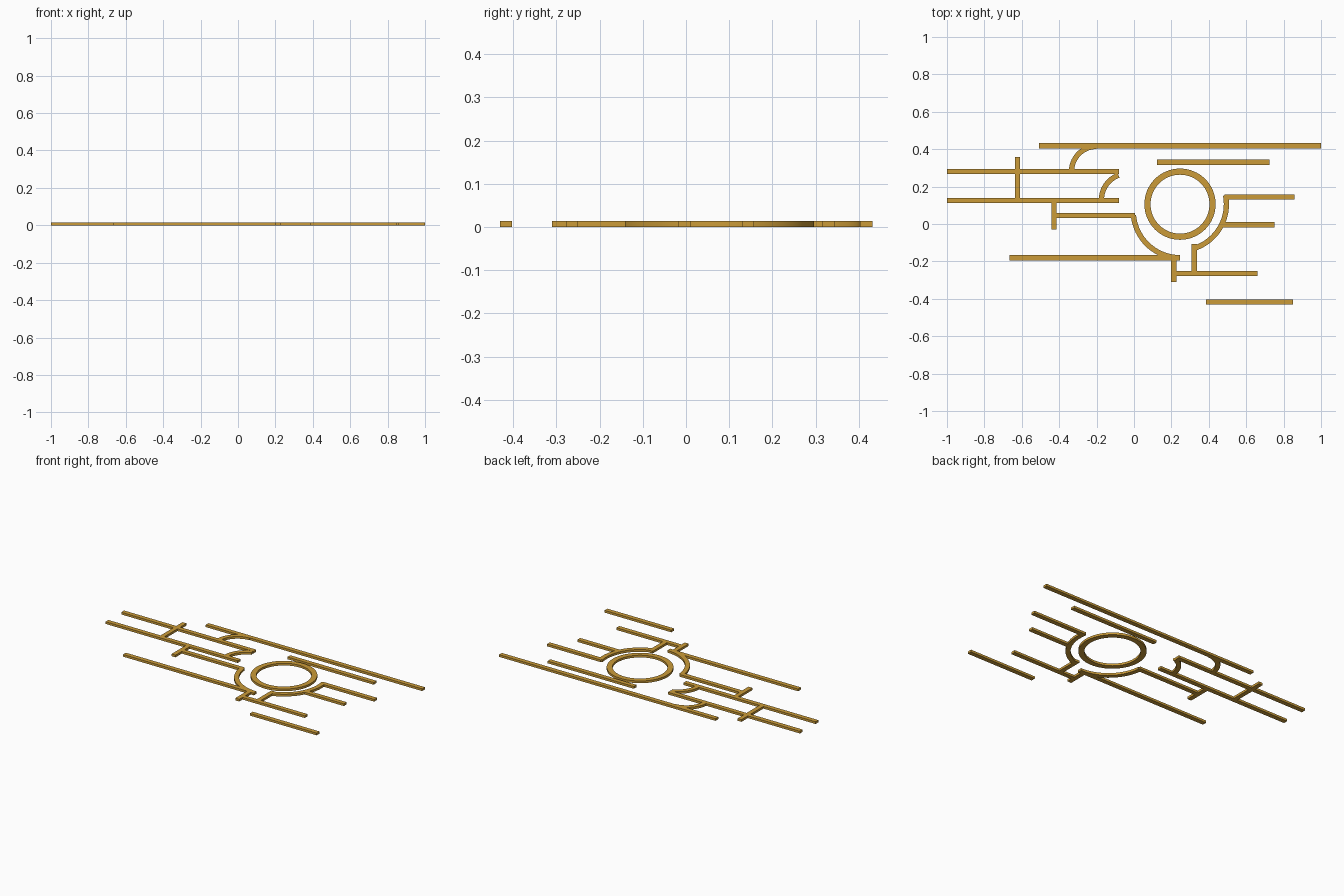
import bpy, bmesh
from math import cos, sin, radians

if "Cube" in bpy.data.objects:
    bpy.data.objects.remove(bpy.data.objects["Cube"])

HEIGHT = 0.014
WIDTH = 0.028

gold = bpy.data.materials.new("gold")
gold.diffuse_color = (0.60, 0.33, 0.04, 1)
gold.use_nodes = True
gold.node_tree.nodes["Principled BSDF"].inputs["Base Color"].default_value = gold.diffuse_color


def finish(bm, name):
    bmesh.ops.recalc_face_normals(bm, faces=bm.faces)
    mesh = bpy.data.meshes.new(name)
    bm.to_mesh(mesh)
    bm.free()
    mesh.materials.append(gold)
    obj = bpy.data.objects.new(name, mesh)
    bpy.context.collection.objects.link(obj)
    return obj


def bar(name, x0, x1, y0, y1):
    bm = bmesh.new()
    bmesh.ops.create_cube(bm, size=1)
    for v in bm.verts:
        v.co = (x0 if v.co.x < 0 else x1,
                y0 if v.co.y < 0 else y1,
                0 if v.co.z < 0 else HEIGHT)
    return finish(bm, name)


def horizontal(name, x0, x1, y):
    bar(name, x0, x1, y - WIDTH / 2, y + WIDTH / 2)


def vertical(name, x, y0, y1):
    bar(name, x - WIDTH / 2, x + WIDTH / 2, y0, y1)


def arc(name, cx, cy, r, a0, a1, steps=24, width=WIDTH):
    """Rectangular section swept around a centre; a full turn closes into a ring."""
    closed = abs(a1 - a0) >= 360
    bm = bmesh.new()
    sections = []
    for i in range(steps if closed else steps + 1):
        a = radians(a0 + (a1 - a0) * i / steps)
        sections.append([bm.verts.new((cx + rr * cos(a), cy + rr * sin(a), z))
                         for rr, z in ((r - width / 2, 0), (r + width / 2, 0),
                                       (r + width / 2, HEIGHT), (r - width / 2, HEIGHT))])
    pairs = list(zip(sections, sections[1:]))
    if closed:
        pairs.append((sections[-1], sections[0]))
    else:
        bm.faces.new(sections[0])
        bm.faces.new(sections[-1])
    for s, t in pairs:
        for k in range(4):
            n = (k + 1) % 4
            bm.faces.new((s[k], s[n], t[n], t[k]))
    obj = finish(bm, name)
    bpy.ops.object.select_all(action='DESELECT')
    obj.select_set(True)
    bpy.context.view_layer.objects.active = obj
    bpy.ops.object.shade_smooth_by_angle(angle=radians(30))


# Horizontal strips: start x, end x, centre y
for name, x0, x1, y in (
    ("top_long_strip", -0.508, 1.0, 0.418),
    ("top_short_strip", 0.123, 0.724, 0.330),
    ("left_upper_strip", -1.0, -0.08, 0.281),
    ("left_middle_strip", -1.0, -0.08, 0.125),
    ("left_link_strip", -0.43, 0.005, 0.046),
    ("left_lower_strip", -0.665, 0.245, -0.180),
    ("right_upper_strip", 0.484, 0.858, 0.144),
    ("right_middle_strip", 0.47, 0.75, -0.004),
    ("right_lower_strip", 0.21, 0.66, -0.264),
    ("bottom_strip", 0.385, 0.85, -0.417),
):
    horizontal(name, x0, x1, y)

# Short cross strips: centre x, start y, end y
for name, x, y0, y1 in (
    ("left_upper_cross", -0.623, 0.125, 0.358),
    ("left_lower_cross", -0.428, -0.03, 0.125),
    ("bottom_left_cross", 0.212, -0.31, -0.18),
    ("bottom_right_cross", 0.322, -0.26, -0.108),
):
    vertical(name, x, y0, y1)

# Central ring
arc("central_ring", 0.246, 0.106, 0.174, 0, 360, 64, 0.033)

# Curved connectors
arc("ring_left_arc", 0.246, 0.070, 0.250, 185, 270)
arc("ring_right_arc", 0.246, 0.106, 0.248, -72, 11)
arc("top_left_arc", -0.200, 0.281, 0.134, 90, 180)
arc("middle_left_arc", -0.035, 0.130, 0.139, 110, 180)
